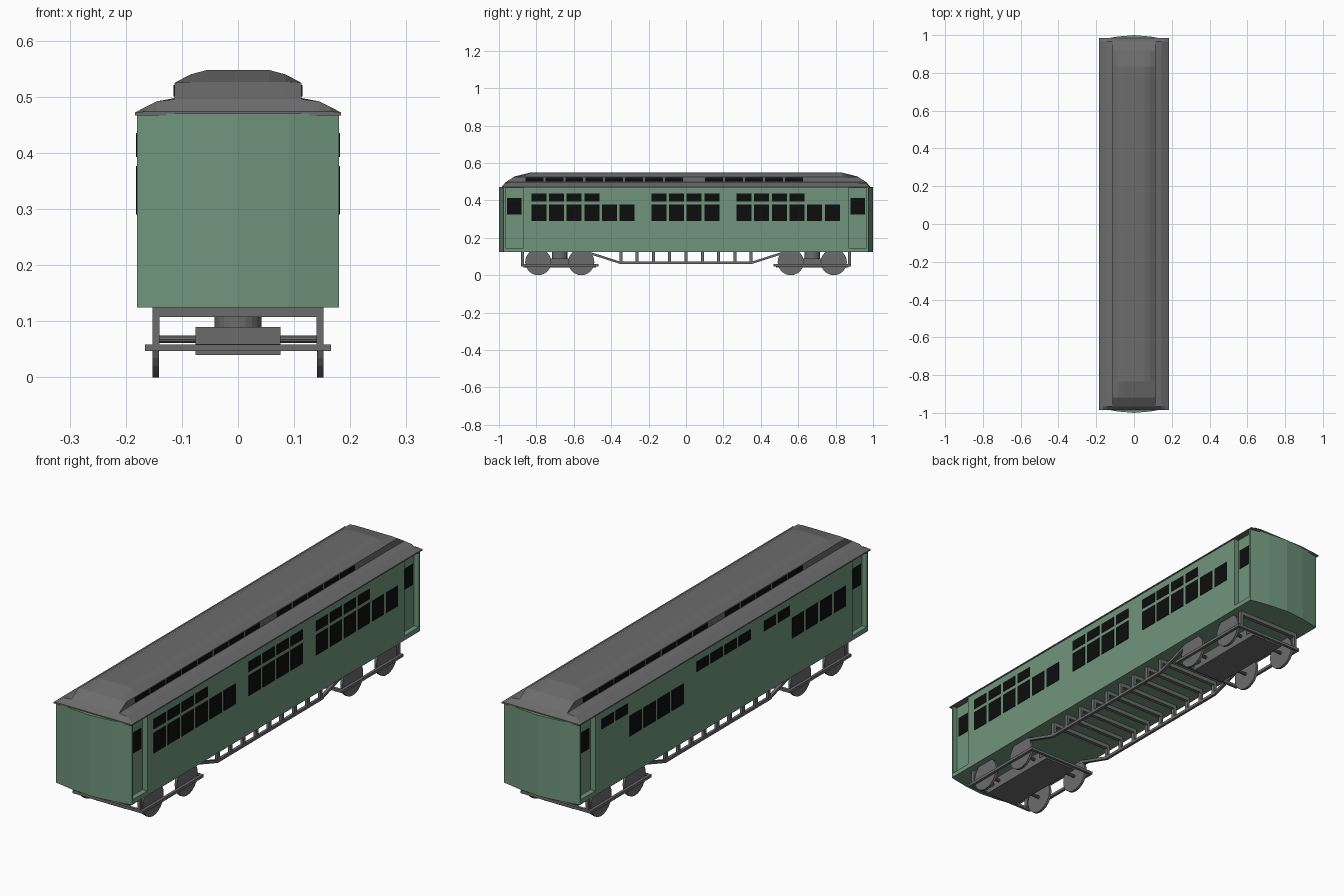
import bpy, bmesh, math
from mathutils import Vector, Matrix

if "Cube" in bpy.data.objects:
    bpy.data.objects.remove(bpy.data.objects["Cube"])


def material(name, rgb):
    m = bpy.data.materials.new(name)
    m.diffuse_color = (*rgb, 1)
    m.use_nodes = True
    m.node_tree.nodes["Principled BSDF"].inputs["Base Color"].default_value = m.diffuse_color
    return m


GREEN = material("body_green", (0.16, 0.30, 0.20))
GREY = material("roof_grey", (0.15, 0.15, 0.15))
BLACK = material("window_black", (0.004, 0.004, 0.004))


def finish(bm, name, mat):
    bmesh.ops.recalc_face_normals(bm, faces=bm.faces)
    me = bpy.data.meshes.new(name)
    bm.to_mesh(me)
    bm.free()
    me.materials.append(mat)
    ob = bpy.data.objects.new(name, me)
    bpy.context.collection.objects.link(ob)
    return ob


def add_box(bm, x0, x1, y0, y1, z0, z1):
    m = Matrix.Translation(((x0 + x1) / 2, (y0 + y1) / 2, (z0 + z1) / 2))
    bmesh.ops.create_cube(bm, size=1, matrix=m @ Matrix.Diagonal((x1 - x0, y1 - y0, z1 - z0, 1)))


def add_bar(bm, a, b, w, h):
    # square bar between two points that share x
    a, b = Vector(a), Vector(b)
    d = b - a
    m = Matrix.Translation((a + b) / 2) @ d.to_track_quat('Y', 'Z').to_matrix().to_4x4()
    bmesh.ops.create_cube(bm, size=1, matrix=m @ Matrix.Diagonal((w, d.length, h, 1)))


def add_cyl(bm, centre, r, depth, axis, n=20):
    m = Matrix.Translation(centre)
    if axis == 'X':
        m = m @ Matrix.Rotation(math.pi / 2, 4, 'Y')
    bmesh.ops.create_cone(bm, cap_ends=True, segments=n, radius1=r, radius2=r, depth=depth, matrix=m)


def add_prism(bm, outline, z0, z1):
    f = bm.faces.new([bm.verts.new((x, y, z0)) for x, y in outline])
    r = bmesh.ops.extrude_face_region(bm, geom=[f])
    bmesh.ops.translate(bm, vec=(0, 0, z1 - z0), verts=[v for v in r["geom"] if isinstance(v, bmesh.types.BMVert)])
    if f.is_valid is False:
        return
    if not any(g.is_valid and all(abs(v.co.z - z0) < 1e-6 for v in g.verts) for g in bm.faces):
        bm.faces.new([v for v in f.verts])


def outline(quarter):
    # mirror a quarter outline (running from the side towards the end centre) to a full loop
    q = quarter
    right_back = q
    left_back = [(-x, y) for x, y in reversed(q[:-1])]
    back = right_back + left_back
    return back + [(-x, -y) for x, y in back]


# Car body: sill plate and walls with door recesses, bowed ends
bow = [(0.18, 0.975), (0.09, 0.992), (0, 1.0)]
notch = [(0.18, 0.87), (0.158, 0.87), (0.158, 0.966), (0.18, 0.966)]
bm = bmesh.new()
add_prism(bm, outline(bow), 0.125, 0.145)
finish(bm, "floor_sill", GREEN)
bm = bmesh.new()
add_prism(bm, outline(notch + bow), 0.145, 0.47)
finish(bm, "body_walls", GREEN)

# Door windows
bm = bmesh.new()
for s in (-1, 1):
    for e in (-1, 1):
        y = e * 0.918
        add_box(bm, s * 0.158 - 0.002, s * 0.158 + 0.002, y - 0.038, y + 0.038, 0.325, 0.413)
finish(bm, "door_windows", BLACK)

# Side windows: three groups, the two sides differ
bm = bmesh.new()
PITCH, WID = 0.0945, 0.08


def window(side, start, slot, upper):
    y0 = side * (start + slot * PITCH)
    y1 = side * (start + slot * PITCH + WID)
    z0, z1 = (0.393, 0.436) if upper else (0.29, 0.377)
    add_box(bm, side * 0.18 - 0.002, side * 0.18 + 0.002, min(y0, y1), max(y0, y1), z0, z1)


for start, count in ((-0.827, 6), (-0.185, 4), (0.27, 6)):
    for i in range(count):
        window(1, start, i, False)
        if i < 4:
            window(1, start, i, True)
        window(-1, start, i, count == 4 or i < 2)
finish(bm, "side_windows", BLACK)

# Roof: profiles swept along the car and pressed down towards the ends
ENDS = [(0.985, 0.474), (0.965, 0.496), (0.918, 0.527), (0.835, 0.6)]


def roof(name, half):
    bm = bmesh.new()
    prof = half + [(-x, z) for x, z in reversed(half)]
    stations = [(-y, c) for y, c in ENDS] + list(reversed(ENDS))
    rings = [[bm.verts.new((x, y, min(z, c))) for x, z in prof] for y, c in stations]
    n = len(prof)
    for a, b in zip(rings, rings[1:]):
        for i in range(n):
            bm.faces.new((a[i], a[(i + 1) % n], b[(i + 1) % n], b[i]))
    bm.faces.new(rings[0])
    bm.faces.new(rings[-1])
    finish(bm, name, GREY)


roof("lower_roof", [(0.184, 0.467), (0.184, 0.472), (0.165, 0.482), (0.145, 0.492), (0.113, 0.498)])
roof("raised_roof", [(0.113, 0.468), (0.113, 0.525), (0.085, 0.540), (0.055, 0.548)])

# Small windows along the raised roof
bm = bmesh.new()
for s in (-1, 1):
    for i in range(14):
        if i != 8:
            y = s * (-0.811 + i * 0.1068)
            add_box(bm, s * 0.113 - 0.002, s * 0.113 + 0.002, y - 0.048, y + 0.048, 0.501, 0.521)
finish(bm, "roof_windows", BLACK)

# Underframe truss with posts and cross bars
bm = bmesh.new()
for s in (-1, 1):
    x = s * 0.146
    add_bar(bm, (x, -0.355, 0.066), (x, 0.355, 0.066), 0.012, 0.012)
    for e in (-1, 1):
        add_bar(bm, (x, e * 0.352, 0.066), (x, e * 0.52, 0.12), 0.012, 0.012)
    for i in range(9):
        y = (i - 4) * 0.087
        add_box(bm, x - 0.006, x + 0.006, y - 0.008, y + 0.008, 0.066, 0.126)
for i in range(9):
    y = (i - 4) * 0.087
    add_box(bm, -0.152, 0.152, y - 0.008, y + 0.008, 0.108, 0.126)
finish(bm, "underframe_truss", GREY)

# Wheel trucks
for e, label in ((-1, "front"), (1, "rear")):
    c = e * 0.675
    bm = bmesh.new()
    for s in (-1, 1):
        add_box(bm, s * 0.16 - 0.006, s * 0.16 + 0.006, c - 0.206, c + 0.206, 0.047, 0.059)
        add_box(bm, -0.166, 0.166, c + s * 0.2 - 0.006, c + s * 0.2 + 0.006, 0.047, 0.059)
        # end hangers
        add_box(bm, s * 0.146 - 0.006, s * 0.146 + 0.006, e * 0.873 - 0.008, e * 0.873 + 0.008, 0.055, 0.126)
    add_box(bm, -0.152, 0.152, e * 0.873 - 0.008, e * 0.873 + 0.008, 0.108, 0.126)
    add_box(bm, -0.076, 0.076, c - 0.15, c + 0.15, 0.055, 0.09)
    add_box(bm, -0.076, 0.076, c - 0.195, c + 0.195, 0.04, 0.06)
    add_cyl(bm, (0, c, 0.108), 0.042, 0.04, 'Z')
    finish(bm, label + "_truck_frame", GREY)
    bm = bmesh.new()
    for d in (-0.115, 0.115):
        add_cyl(bm, (0, c + d, 0.068), 0.007, 0.29, 'X', 10)
        for s in (-1, 1):
            add_cyl(bm, (s * 0.1465, c + d, 0.07), 0.07, 0.011, 'X', 24)
    finish(bm, label + "_wheels", GREY)
